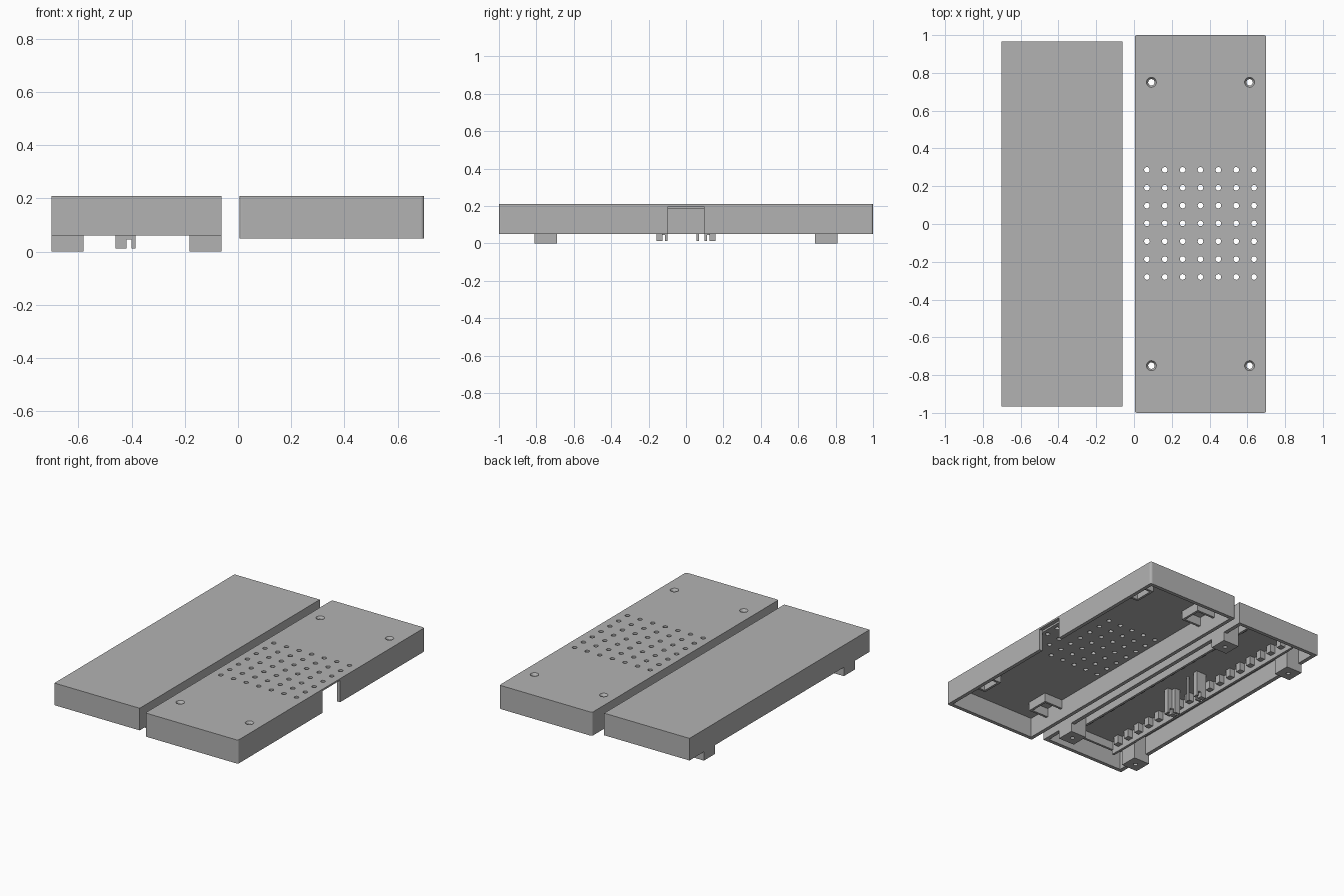
import bpy, bmesh
from mathutils import Matrix, Vector

old = bpy.data.objects.get("Cube")
if old:
    bpy.data.objects.remove(old, do_unlink=True)

grey = bpy.data.materials.new("light grey plastic")
grey.use_nodes = True
COLOUR = (0.45, 0.45, 0.45, 1)
grey.diffuse_color = COLOUR
grey.node_tree.nodes["Principled BSDF"].inputs["Base Color"].default_value = COLOUR


def add_box(bm, x, y, z):
    """Box given by its (low, high) range on each axis."""
    lo, hi = (Vector(v) for v in zip(x, y, z))
    size = hi - lo
    mat = Matrix.Translation((lo + hi) / 2) @ Matrix.Diagonal((*size, 1))
    return bmesh.ops.create_cube(bm, size=1, matrix=mat)["verts"]


def add_peg(bm, x, y, z, r1, r2=None, sides=20):
    """Upright cylinder or cone over the z range."""
    bmesh.ops.create_cone(bm, cap_ends=True, segments=sides, radius1=r1,
                          radius2=r1 if r2 is None else r2, depth=z[1] - z[0],
                          matrix=Matrix.Translation((x, y, sum(z) / 2)))


def make(name, bm):
    mesh = bpy.data.meshes.new(name)
    bm.to_mesh(mesh)
    bm.free()
    mesh.materials.append(grey)
    obj = bpy.data.objects.new(name, mesh)
    bpy.context.collection.objects.link(obj)
    return obj


def cut(obj, bm):
    """Subtract everything in bm from the object."""
    cutter = make("cutter", bm)
    cutter.hide_render = True
    mod = obj.modifiers.new("cut", "BOOLEAN")
    mod.operation, mod.solver, mod.object = "DIFFERENCE", "EXACT", cutter
    graph = bpy.context.evaluated_depsgraph_get()
    mesh = bpy.data.meshes.new_from_object(obj.evaluated_get(graph))
    obj.modifiers.clear()
    obj.data = mesh
    bpy.data.objects.remove(cutter, do_unlink=True)


TOP = 0.21
SIGNS = (-1, 1)
CORNERS = [(sx, sy) for sx in SIGNS for sy in SIGNS]
SCREW_X, SCREW_Y = 0.26, 0.75      # screw offsets from the centre of each half
LID_X, BASE_X = 0.352, -0.382      # centres of the two halves

# Lid: open-bottomed shell with softened upright corners
bm = bmesh.new()
add_box(bm, (0.005, 0.70), (-1, 1), (0.05, TOP))
upright = [e for e in bm.edges if abs(e.verts[0].co.z - e.verts[1].co.z) > 0.1]
bmesh.ops.bevel(bm, geom=upright, offset=0.012, segments=3, affect="EDGES", profile=0.5)
lid = make("lid_shell", bm)

bm = bmesh.new()
add_box(bm, (0.03, 0.675), (-0.975, 0.975), (0, 0.185))
cut(lid, bm)

# Cable notch in the side wall
bm = bmesh.new()
add_box(bm, (0.674, 0.75), (-0.095, 0.095), (0, 0.198))
cut(lid, bm)

# Vent grid and screw holes
bm = bmesh.new()
for i in range(-3, 4):
    for j in range(-3, 4):
        add_peg(bm, LID_X + 0.0945 * i, 0.003 + 0.0945 * j, (0.15, 0.25), 0.015, sides=16)
for sx, sy in CORNERS:
    add_peg(bm, LID_X + sx * SCREW_X, sy * SCREW_Y, (0.15, 0.25), 0.017)
cut(lid, bm)

# Countersinks
bm = bmesh.new()
for sx, sy in CORNERS:
    add_peg(bm, LID_X + sx * SCREW_X, sy * SCREW_Y, (0.196, 0.212), 0.017, 0.028)
cut(lid, bm)

# Square sockets under the lid
bm = bmesh.new()
OUT, INN = 0.078, 0.062
for sx, sy in CORNERS:
    cx, cy = LID_X + sx * SCREW_X, sy * SCREW_Y
    for s in SIGNS:
        wall = sorted((s * INN, s * OUT))
        z = (0.125, 0.186)
        add_box(bm, (cx - OUT, cx + OUT), (cy + wall[0], cy + wall[1]), z)
        if s != sx:
            add_box(bm, (cx + wall[0], cx + wall[1]), (cy - INN, cy + INN), z)
make("lid_sockets", bm)

# Base: upturned tray
bm = bmesh.new()
add_box(bm, (-0.702, -0.062), (-0.965, 0.965), (0.06, TOP))
base = make("base_tray", bm)
bm = bmesh.new()
add_box(bm, (-0.675, -0.089), (-0.94, 0.94), (0, 0.185))
cut(base, bm)

# Corner feet with blind screw holes
bm = bmesh.new()
for sx, sy in CORNERS:
    cx, cy = BASE_X + sx * SCREW_X, sy * SCREW_Y
    add_box(bm, (cx - 0.06, cx + 0.06), (cy - 0.06, cy + 0.06), (0, 0.19))
feet = make("base_feet", bm)
bm = bmesh.new()
for sx, sy in CORNERS:
    add_peg(bm, BASE_X + sx * SCREW_X, sy * SCREW_Y, (-0.05, 0.12), 0.014)
cut(feet, bm)

# Long inner rails with evenly spaced teeth
bm = bmesh.new()
for s in SIGNS:
    rail = BASE_X + s * 0.185
    add_box(bm, (rail - 0.008, rail + 0.008), (-0.88, 0.88), (0.10, 0.186))
    tooth = sorted((rail, rail - s * 0.045))
    for i in range(-8, 9):
        add_box(bm, tooth, (i * 0.1 - 0.02, i * 0.1 + 0.02), (0.13, 0.186))
for s in SIGNS:
    add_box(bm, (BASE_X - 0.193, BASE_X + 0.193), (s * 0.88 - 0.008, s * 0.88 + 0.008), (0.13, 0.186))
make("base_rails", bm)

# Central clips: paired prongs joined by a bridge
bm = bmesh.new()
for s in SIGNS:
    outer = sorted((s * 0.125, s * 0.158))
    inner = sorted((s * 0.098, s * 0.112))
    add_box(bm, (-0.46, -0.42), outer, (0.012, 0.186))
    add_box(bm, (-0.42, -0.40), outer, (0.045, 0.186))
    add_box(bm, (-0.40, -0.385), outer, (0.012, 0.186))
    add_box(bm, (-0.46, -0.42), inner, (0.012, 0.186))
    add_box(bm, (-0.46, -0.42), sorted((s * 0.112, s * 0.125)), (0.045, 0.186))
add_box(bm, (-0.40, -0.385), (0.055, 0.07), (0.012, 0.186))
make("base_clips", bm)
